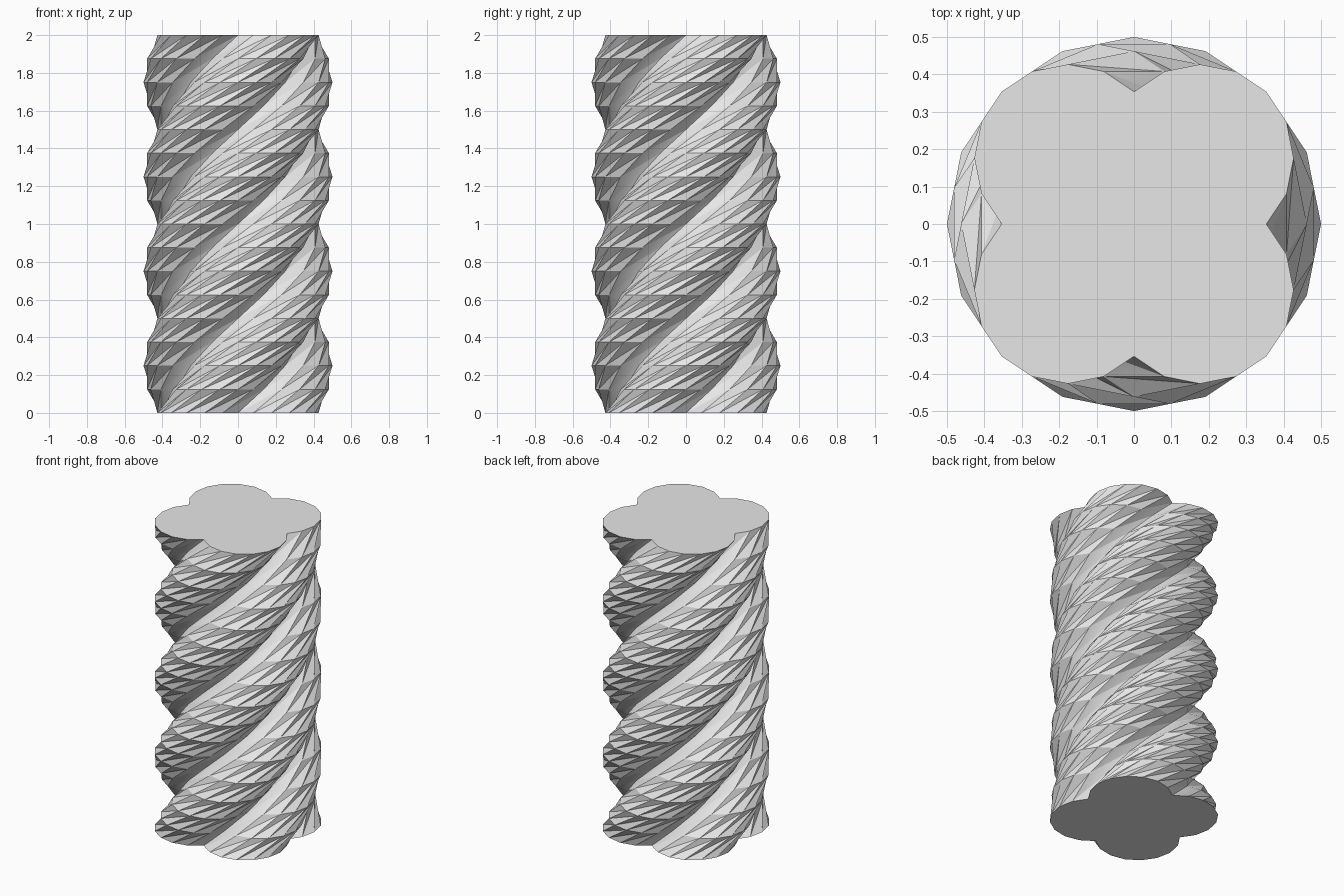
import bpy
import bmesh
from math import pi, radians
from mathutils import Matrix, Vector

cube = bpy.data.objects.get("Cube")
if cube:
    bpy.data.objects.remove(cube, do_unlink=True)

HEIGHT = 2.0
LOBES = 4
LOBE_STEPS = 8      # segments along each half-circle lobe
LOBE_RADIUS = 0.25
LAYERS = 16         # one full turn over the height


def polar(radius, angle):
    return Matrix.Rotation(angle, 3, "Z") @ Vector((radius, 0, 0))


# Four-lobed cross-section: half circles around a square
profile = []
for lobe in range(LOBES):
    facing = pi / 4 + lobe * pi / 2
    centre = polar(LOBE_RADIUS, facing)
    for step in range(LOBE_STEPS):
        angle = facing - pi / 2 + pi * step / LOBE_STEPS
        profile.append(centre + polar(LOBE_RADIUS, angle))

# Stack turned copies of the cross-section
bm = bmesh.new()
rings = []
for layer in range(LAYERS + 1):
    t = layer / LAYERS
    turn = Matrix.Rotation(2 * pi * t, 3, "Z")
    lift = Vector((0, 0, HEIGHT * t))
    rings.append([bm.verts.new(turn @ p + lift) for p in profile])

# Skin the twisted sides with triangles
count = len(profile)
for low, high in zip(rings, rings[1:]):
    for i in range(count):
        j = (i + 1) % count
        bm.faces.new((low[i], low[j], high[j]))
        bm.faces.new((low[i], high[j], high[i]))

# Flat end caps
bm.faces.new(rings[0][::-1])
bm.faces.new(rings[-1])

mesh = bpy.data.meshes.new("twisted_column")
bm.to_mesh(mesh)
bm.free()
column = bpy.data.objects.new("twisted_column", mesh)
bpy.context.collection.objects.link(column)

# Plain light grey
grey = bpy.data.materials.new("light_grey")
grey.use_nodes = True
colour = (0.8, 0.8, 0.8, 1)
grey.diffuse_color = colour
grey.node_tree.nodes["Principled BSDF"].inputs["Base Color"].default_value = colour
mesh.materials.append(grey)

# Rounded lobes, crisp grooves and caps
bpy.ops.object.select_all(action="DESELECT")
column.select_set(True)
bpy.context.view_layer.objects.active = column
bpy.ops.object.shade_smooth_by_angle(angle=radians(30))
